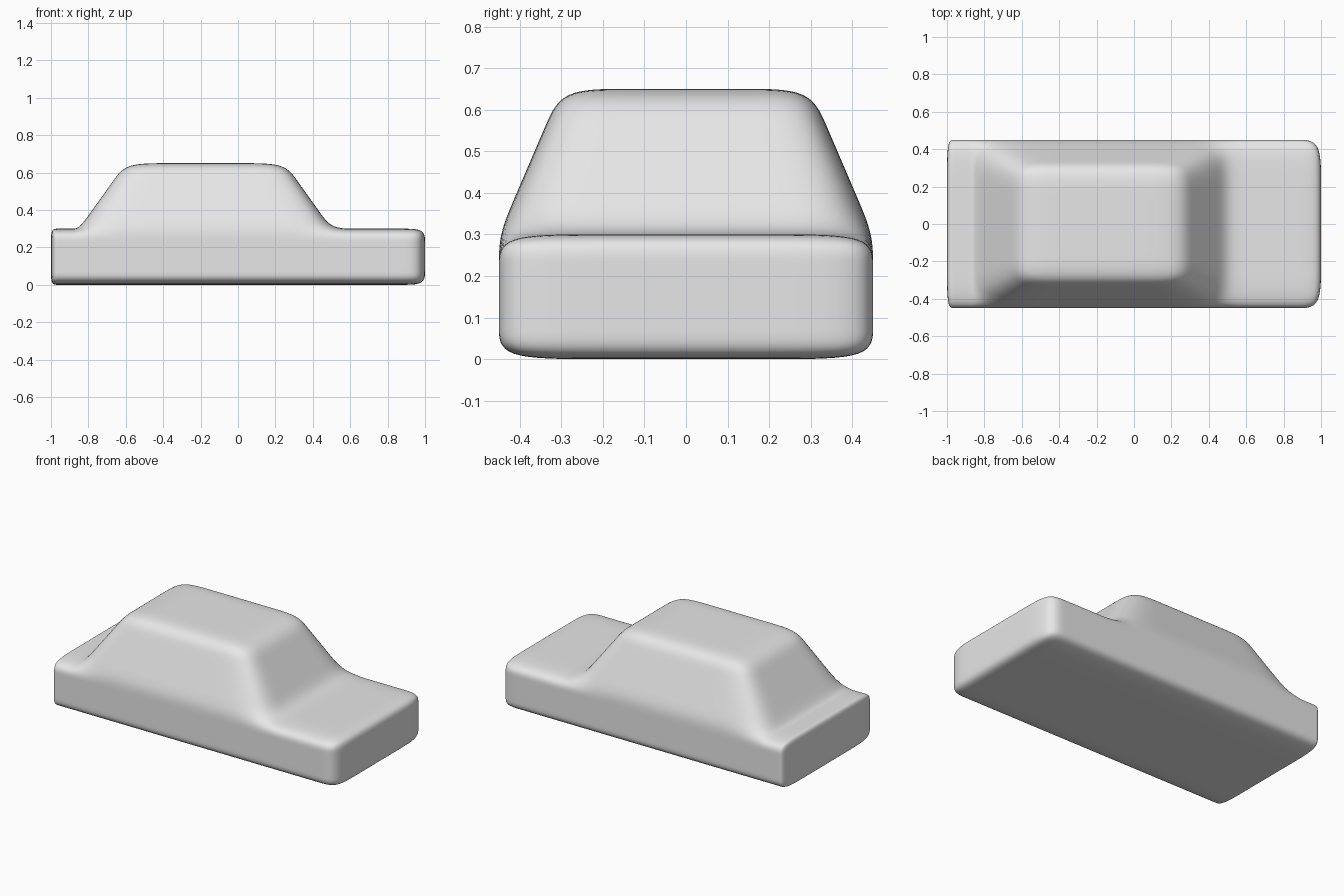
import bpy
import bmesh

if "Cube" in bpy.data.objects:
    bpy.data.objects.remove(bpy.data.objects["Cube"])

# One soft grey paint
paint = bpy.data.materials.new("plain grey")
paint.diffuse_color = (0.8, 0.8, 0.8, 1)
paint.use_nodes = True
paint.node_tree.nodes["Principled BSDF"].inputs["Base Color"].default_value = paint.diffuse_color

STATIONS = [-1.0, -0.85, 0.5, 1.0]      # rear end, cabin rear, cabin front, nose
HALF_W, DECK_Z = 0.45, 0.30

bm = bmesh.new()


def ring(x):
    """Rectangular body cross-section at station x."""
    return [bm.verts.new((x, y, z)) for y, z in
            ((-HALF_W, 0), (HALF_W, 0), (HALF_W, DECK_Z), (-HALF_W, DECK_Z))]


# Lower body: loft the rings, keep the middle top face for the cabin
rings = [ring(x) for x in STATIONS]
bm.faces.new(rings[0])
bm.faces.new(rings[-1])
cabin_base = None
for i, (a, b) in enumerate(zip(rings, rings[1:])):
    for j in range(4):
        k = (j + 1) % 4
        face = bm.faces.new((a[j], a[k], b[k], b[j]))
        if i == 1 and j == 2:
            cabin_base = face

# Cabin: extrude the middle top face and taper it to the roof
roof = bmesh.ops.extrude_discrete_faces(bm, faces=[cabin_base])["faces"][0]
for v in roof.verts:
    v.co.x = -0.60 if v.co.x < 0 else 0.25
    v.co.y = 0.30 if v.co.y > 0 else -0.30
    v.co.z = 0.65
bmesh.ops.recalc_face_normals(bm, faces=bm.faces)

mesh = bpy.data.meshes.new("car_body")
bm.to_mesh(mesh)
bm.free()
mesh.materials.append(paint)
for p in mesh.polygons:
    p.use_smooth = True

body = bpy.data.objects.new("car_body", mesh)
bpy.context.collection.objects.link(body)

# Split the cage evenly, then round it, so edges are soft in proportion to face size
for name, kind, level in (("split", 'SIMPLE', 2), ("round", 'CATMULL_CLARK', 3)):
    mod = body.modifiers.new(name, 'SUBSURF')
    mod.subdivision_type = kind
    mod.levels = mod.render_levels = level
